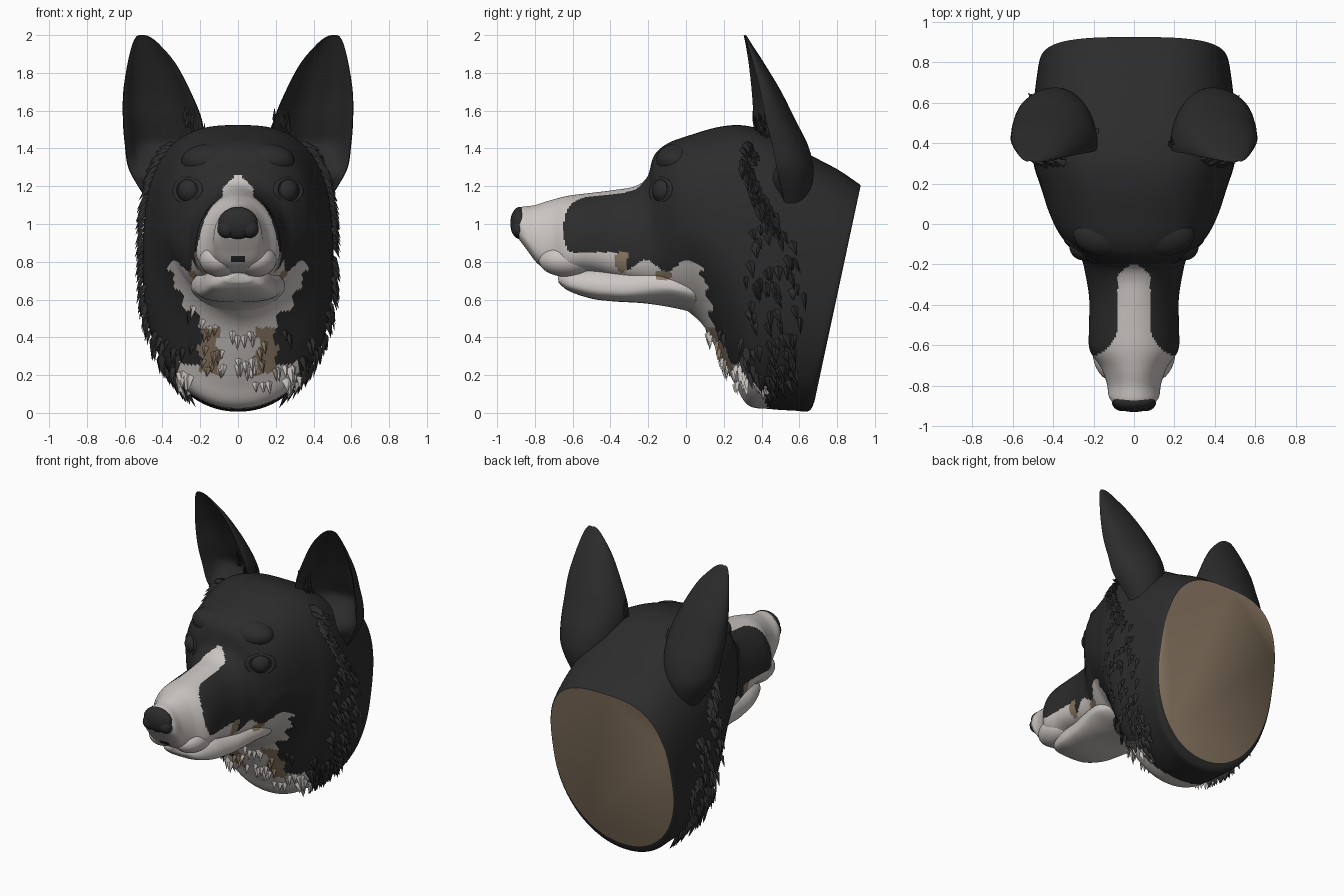
import bpy, bmesh, math, random
from mathutils import Vector

random.seed(4)
if "Cube" in bpy.data.objects:
    bpy.data.objects.remove(bpy.data.objects["Cube"])


def material(name, rgb):
    m = bpy.data.materials.new(name)
    m.use_nodes = True
    m.diffuse_color = (*rgb, 1)
    bsdf = m.node_tree.nodes["Principled BSDF"]
    bsdf.inputs["Base Color"].default_value = (*rgb, 1)
    bsdf.inputs["Roughness"].default_value = 0.8
    return m


MATS = [material("black_fur", (0.025, 0.025, 0.025)),
        material("white_fur", (0.6, 0.565, 0.54)),
        material("tan_base", (0.265, 0.195, 0.13))]
BLACK, WHITE, TAN = range(3)


def coat(p):
    """Colour of the coat at a point."""
    x, y, z = abs(p.x), p.y, p.z
    jag = 0.015 * math.sin(70 * z + 45 * y)
    if x < 0.035 and 0.8 < z < 0.832 and y < -0.75:
        return BLACK                                   # mark under the nose
    if y < min(-0.55, -0.65 + 2 * (z - 0.97) ** 2):
        return WHITE                                   # muzzle end
    if y < -0.2 and z > 1:                             # blaze
        stripe = 0.08 + 4 * max(0, -y - 0.5) ** 2
        return WHITE if x < min(stripe, 0.015 + 1.4 * (-0.2 - y)) else BLACK
    if z > 0.48:                                       # lips, cheeks and throat
        edge = 0.85 if y < -0.31 else 0.78 + 0.03 * math.sin(28 * y + 1.3)
        if z > edge or y > 0.13 + jag or x > 0.24 + 0.45 * (z - 0.48) + jag:
            return BLACK
        for cy, cz, ry, rz in ((-0.34, 0.81, 0.035, 0.07), (-0.12, 0.73, 0.045, 0.028)):
            if ((y - cy) / ry) ** 2 + ((z - cz) / rz) ** 2 < 1:
                return TAN                             # lip patches
        return WHITE
    if y > 0.43 + jag:
        return BLACK
    if z < 0.2 + jag:
        return WHITE if x < 0.31 + jag else BLACK
    if x < 0.1 + jag:
        return WHITE
    if x < 0.2 + jag:
        return TAN if z < 0.45 else WHITE
    return WHITE if z < 0.27 + jag and x < 0.32 else BLACK


def finish(name, bm, rule):
    """Turn a bmesh into a smooth object coloured by a rule or one index."""
    bmesh.ops.recalc_face_normals(bm, faces=bm.faces)
    for f in bm.faces:
        f.material_index = rule(f.calc_center_median()) if callable(rule) else rule
    me = bpy.data.meshes.new(name)
    bm.to_mesh(me)
    bm.free()
    for m in MATS:
        me.materials.append(m)
    ob = bpy.data.objects.new(name, me)
    bpy.context.collection.objects.link(ob)
    bpy.ops.object.select_all(action="DESELECT")
    ob.select_set(True)
    bpy.context.view_layer.objects.active = ob
    bpy.ops.object.shade_smooth_by_angle(angle=math.radians(50))
    return ob


def loft(name, rings, rule):
    bm = bmesh.new()
    loops = [[bm.verts.new(p) for p in r] for r in rings]
    n = len(loops[0])
    for a, b in zip(loops, loops[1:]):
        for i in range(n):
            j = (i + 1) % n
            bm.faces.new((a[i], a[j], b[j], b[i]))
    bm.faces.new(loops[0])
    bm.faces.new(loops[-1])
    return finish(name, bm, rule)


def blend(rows, s):
    """Smooth curve through the rows of numbers."""
    i = min(int(s), len(rows) - 2)
    t = s - i
    a, b, c, d = (rows[max(0, min(len(rows) - 1, k))] for k in range(i - 1, i + 3))
    return [0.5 * (2 * q + (r - p) * t + (2 * p - 5 * q + 4 * r - u) * t * t
                   + (3 * q - p - 3 * r + u) * t ** 3) for p, q, r, u in zip(a, b, c, d)]


def ramp(v, lo, hi):
    t = max(0, min(1, (v - lo) / (hi - lo)))
    return t * t * (3 - 2 * t)


def body(rows, s, phi):
    """Point on the body: station s, angle phi from the top."""
    ty, tz, by, bz, half = blend(rows, s)
    k, back = ramp(ty, -0.35, -0.05), ramp(ty, 0.05, 0.5)
    w = 0.35 + 0.15 * k
    c, sn = math.cos(phi), math.sin(phi)
    n = 2 + 0.6 * k + 0.4 * back if c > 0 else 2.8 - 1.2 * k + 0.5 * back
    f = w + (1 - w) * c ** (2 / n) if c > 0 else w - w * (-c) ** (2 / n)
    x = math.copysign(abs(sn) ** (2 / n), sn) * half
    return Vector((x, by + (ty - by) * f, bz + (tz - bz) * f))


def body_loft(name, rows, step, sides, rule):
    rings = [[body(rows, i / step, math.tau * (j + 0.5) / sides) for j in range(sides)]
             for i in range((len(rows) - 1) * step + 1)]
    return loft(name, rings, rule)


# Head and neck: top y, top z, bottom y, bottom z, half width
HEAD = [(-.90, 1.07, -.885, .92, .1), (-.87, 1.09, -.84, .86, .125),
        (-.80, 1.10, -.78, .785, .135), (-.72, 1.125, -.70, .745, .165),
        (-.62, 1.15, -.62, .735, .22), (-.50, 1.165, -.50, .735, .222),
        (-.38, 1.18, -.36, .70, .222), (-.27, 1.20, -.24, .66, .24),
        (-.205, 1.25, -.14, .62, .262), (-.17, 1.36, -.06, .58, .31),
        (-.10, 1.425, .02, .53, .37), (.02, 1.47, .10, .45, .42),
        (.18, 1.515, .18, .30, .46), (.32, 1.52, .26, .15, .495),
        (.48, 1.47, .33, .04, .505), (.65, 1.37, .45, .02, .50),
        (.80, 1.29, .57, .012, .485), (.905, 1.22, .65, .01, .47), (.925, 1.205, .68, .06, .455)]
head = body_loft("head", HEAD, 10, 160, coat)
for face in head.data.polygons:
    if len(face.vertices) > 4 and face.center.y > 0:
        face.material_index = TAN                      # flat mounting back

# Lower jaw
JAW = [(-.68, .74, -.675, .69, .07), (-.62, .77, -.62, .645, .14),
       (-.5, .79, -.5, .605, .185), (-.38, .79, -.38, .59, .205),
       (-.22, .79, -.22, .58, .23), (-.06, .76, -.06, .555, .25), (.08, .74, .08, .52, .22)]
body_loft("lower_jaw", JAW, 8, 80, coat)


def ball(name, loc, scale, rule):
    bm = bmesh.new()
    bmesh.ops.create_uvsphere(bm, u_segments=32, v_segments=20, radius=1)
    for v in bm.verts:
        v.co = Vector(a * b for a, b in zip(v.co, scale)) + Vector(loc)
    finish(name, bm, rule)


def lid(name, loc, facing):
    """Almond shaped rim around an eye."""
    turn = Vector(facing).to_track_quat("Z", "Y")
    rings = []
    for i in range(33):
        a = math.tau * i / 32
        ring = []
        for j in range(8):
            b = math.tau * j / 8
            r = 0.072 + 0.014 * math.cos(b)
            p = Vector((r * 1.15 * math.cos(a), r * 0.85 * math.sin(a), 0.028 + 0.012 * math.sin(b)))
            ring.append(turn @ p + Vector(loc))
        rings.append(ring)
    loft(name, rings, BLACK)


# Ears: z, inner x, outer x, front y, back y
EAR = [(1.0, .34, .43, .5, .59), (1.1, .31, .465, .48, .63), (1.2, .25, .53, .44, .665),
       (1.3, .2, .582, .4, .675), (1.42, .18, .6, .375, .645),
       (1.55, .19, .61, .355, .58), (1.7, .25, .608, .345, .505), (1.85, .33, .585, .33, .415),
       (1.95, .415, .56, .315, .35), (1.99, .465, .54, .307, .325), (2.0, .495, .525, .305, .315)]


def ear_ring(s, side):
    z, x0, x1, y0, y1 = blend(EAR, s)
    mid, half, depth, ring = (x0 + x1) / 2, (x1 - x0) / 2, y1 - y0, []
    cup = 0.72 * ramp(z, 1.2, 1.45)
    for i in range(48):
        a = math.tau * (i + 0.5) / 48
        c, sn = math.cos(a), math.sin(a)
        # domed back, hollow front
        y = y0 + depth * sn ** 0.8 if sn > 0 else y0 + cup * depth * (-sn) ** 1.3
        wide = 1 if sn > 0 else 1 - 0.12 * min(1, -3 * sn)
        rim = 0.28 * depth * max(0, c) * (1 - max(0, sn))
        ring.append(Vector((side * (mid + half * c * wide), y + rim, z)))
    return ring


for side, word in ((1, "left"), (-1, "right")):
    loft(word + "_ear", [ear_ring(i / 8, side) for i in range(8 * (len(EAR) - 1) + 1)], BLACK)
    look = (side * 0.6, -0.8, 0.1)
    ball(word + "_eye", (side * .25, -.11, 1.175), (.07, .07, .07), BLACK)
    lid(word + "_eyelid", (side * .25, -.11, 1.175), look)
    ball(word + "_brow", (side * .14, -.05, 1.335), (.16, .11, .09), BLACK)
    ball(word + "_upper_lip", (side * .095, -.63, .81), (.11, .15, .09), WHITE)
    ball(word + "_nose_wing", (side * .06, -.88, .975), (.05, .045, .05), BLACK)

# Nose
ball("nose", (0, -.88, 1.005), (.105, .05, .085), BLACK)


def tuft(bm, p, normal, along, length, width):
    """One leaf shaped lock of fur."""
    side = normal.cross(along).normalized() * width
    back = p - along * length * 0.4 - normal * 0.012
    ridge = p + normal * 0.022
    tip = p + along * length + normal * 0.02
    b, l, r, t, e = (bm.verts.new(v) for v in (back, p + side, p - side, ridge, tip))
    for f in ((b, r, t), (b, t, l), (t, r, e), (t, e, l), (b, l, r), (l, e, r)):
        bm.faces.new(f)


def body_tuft(bm, s, phi, length, width):
    p = body(HEAD, s, phi)
    du = body(HEAD, s + 0.02, phi) - p
    dv = body(HEAD, s, phi + 0.02) - p
    n = dv.cross(du).normalized()
    if n.dot(p - Vector((0, 0.4, 0.8))) < 0:
        n = -n
    flow = Vector((0, random.uniform(0, 0.5), -1))
    flow = (flow - n * flow.dot(n)).normalized()
    tuft(bm, p, n, (flow + n * 0.25).normalized(), length, width)


# Ruff, throat and ear fur
ruff, throat, ear_fur = bmesh.new(), bmesh.new(), bmesh.new()
for k in range(360):
    turn = random.uniform(0.2, 0.84)
    spread = 0.2 + 1.1 * ramp(turn, 0.35, 0.55)
    s = 13.1 + 1.3 * ramp(turn, 0.3, 0.5) + random.uniform(-1, 1) * spread
    body_tuft(ruff, s, math.pi * turn * (-1) ** k, random.uniform(.05, .09), random.uniform(.014, .026))
for k in range(46):
    phi = math.pi + random.uniform(-0.7, 0.7)
    body_tuft(throat, random.uniform(11.2, 13.3), phi, random.uniform(.04, .07), .018)
for k in range(60):
    side = (-1) ** k
    z, x0, x1, y0, y1 = blend(EAR, random.uniform(3.6, 5.1))
    p = Vector((side * (x0 + random.uniform(0, .09)), y0 + random.uniform(.01, .1), z))
    flow = Vector((side * random.uniform(-.1, .4), -.05, 1)).normalized()
    tuft(ear_fur, p, Vector((-side * 0.5, -0.85, 0)), flow, random.uniform(.05, .08), .013)
finish("ruff_fur", ruff, coat)
finish("throat_fur", throat, coat)
finish("ear_fur", ear_fur, BLACK)
